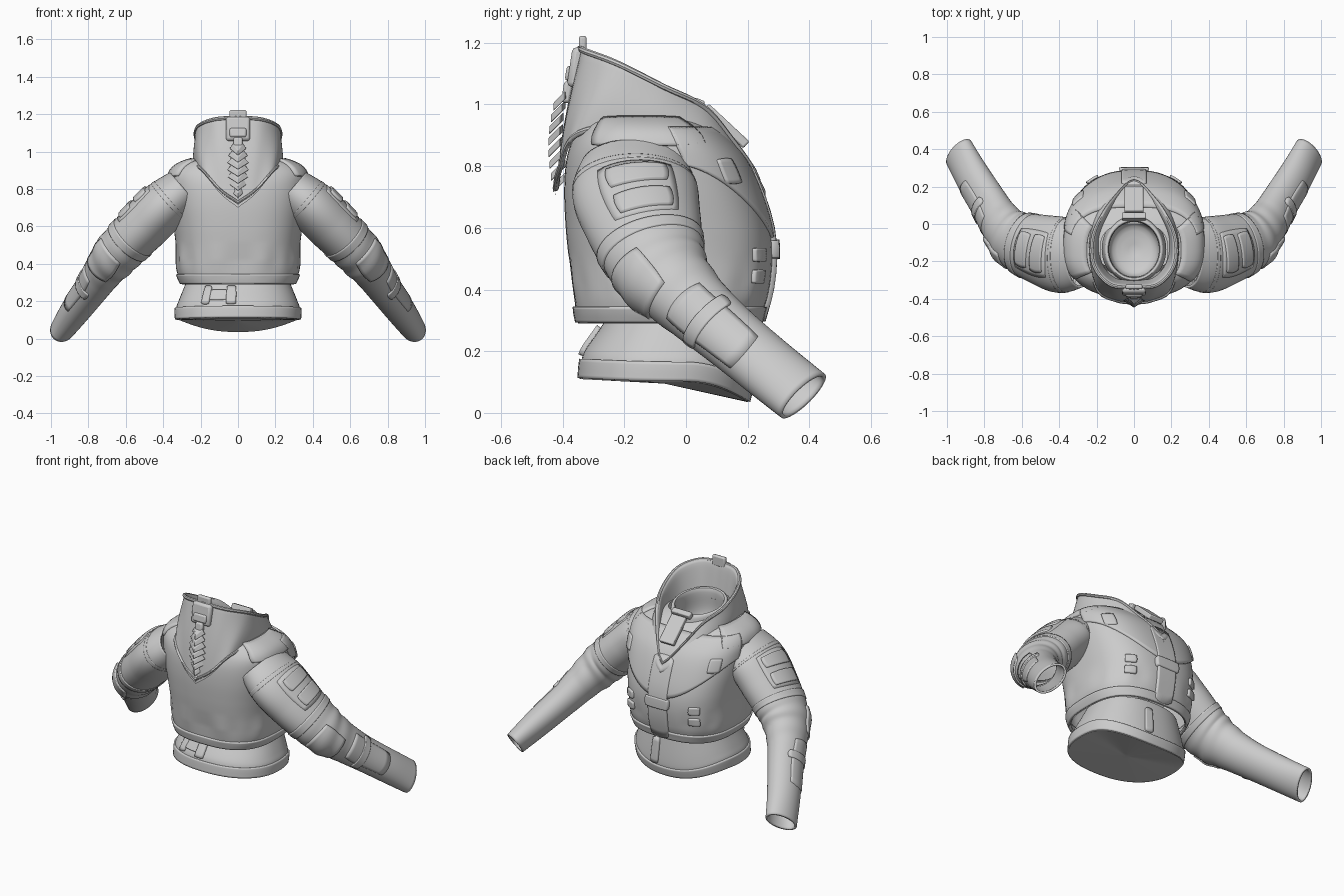
import bpy, bmesh, math
from mathutils import Vector

cube = bpy.data.objects.get("Cube")
if cube:
    bpy.data.objects.remove(cube)

grey = bpy.data.materials.new("cloth_grey")
grey.use_nodes = True
COLOUR = (0.6, 0.6, 0.6, 1)
grey.diffuse_color = COLOUR
grey.node_tree.nodes["Principled BSDF"].inputs["Base Color"].default_value = COLOUR


def finish(name, bm, thick=0.0, bevel=0.0):
    bmesh.ops.recalc_face_normals(bm, faces=bm.faces)
    mesh = bpy.data.meshes.new(name)
    bm.to_mesh(mesh)
    bm.free()
    mesh.materials.append(grey)
    ob = bpy.data.objects.new(name, mesh)
    bpy.context.collection.objects.link(ob)
    if thick:
        mod = ob.modifiers.new("thickness", 'SOLIDIFY')
        mod.thickness, mod.offset = thick, 0
    if bevel:
        mod = ob.modifiers.new("bevel", 'BEVEL')
        mod.width, mod.segments = bevel, 2
    bpy.ops.object.select_all(action='DESELECT')
    ob.select_set(True)
    bpy.context.view_layer.objects.active = ob
    bpy.ops.object.shade_smooth_by_angle(angle=math.radians(40))
    return ob


def grid(name, f, nu, nv, closed=True, thick=0.0):
    """Surface from f(s, t), s and t in 0..1, wrapped in s when closed."""
    bm = bmesh.new()
    cols = nu if closed else nu + 1
    rows = [[bm.verts.new(f(i / nu, j / nv)) for i in range(cols)] for j in range(nv + 1)]
    for j in range(nv):
        for i in range(nu):
            k = (i + 1) % cols
            bm.faces.new((rows[j][i], rows[j][k], rows[j + 1][k], rows[j + 1][i]))
    bmesh.ops.remove_doubles(bm, verts=bm.verts, dist=1e-5)
    return finish(name, bm, thick)


def sample(rows, k):
    """Smooth interpolation of rows by their first column."""
    n = len(rows)
    i = max(0, min(n - 2, sum(r[0] <= k for r in rows) - 1))
    a, b = rows[i], rows[i + 1]
    p, q = rows[max(i - 1, 0)], rows[min(i + 2, n - 1)]
    h = b[0] - a[0]
    t = (k - a[0]) / h
    out = []
    for c in range(1, len(a)):
        m0 = (b[c] - p[c]) / (b[0] - p[0]) * h
        m1 = (q[c] - a[c]) / (q[0] - a[0]) * h
        out.append((2*t**3 - 3*t*t + 1) * a[c] + (t**3 - 2*t*t + t) * m0
                   + (3*t*t - 2*t**3) * b[c] + (t**3 - t*t) * m1)
    return out


def oval(u, z, hx, y0, y1, n=2.7):
    c, s = math.cos(u), math.sin(u)
    return Vector((hx * math.copysign(abs(c) ** (2 / n), c),
                   (y0 + y1) / 2 + (y1 - y0) / 2 * math.copysign(abs(s) ** (2 / n), s), z))


# Rows: height, half width, rear y, front y
TORSO = [(.29, .30, -.35, .24), (.33, .318, -.358, .25), (.38, .33, -.365, .265), (.5, .333, -.38, .28),
         (.6, .345, -.39, .272), (.72, .362, -.395, .235), (.82, .37, -.388, .187), (.88, .365, -.37, .135),
         (.92, .335, -.345, .09), (.95, .27, -.32, .04), (.97, .18, -.28, .0)]
BELT = [(.1, .33, -.345, .2), (.165, .33, -.338, .213), (.2, .318, -.325, .212),
        (.27, .29, -.28, .2), (.32, .27, -.25, .19)]
# Rows: station, centre x y z, half depth, half height
ARM = [(0, .29, -.165, .80, .17, .11), (1, .39, -.165, .715, .198, .13), (2, .49, -.14, .615, .185, .132),
       (3, .58, -.11, .525, .165, .125), (4, .65, -.07, .45, .145, .12), (5, .715, .01, .365, .118, .1),
       (6, .775, .11, .275, .105, .085), (7, .865, .255, .155, .1, .075), (8, .935, .38, .055, .1, .06)]


def torso(u, z):
    p = oval(u, z, *sample(TORSO, z))
    fold = .008 * max(0, 1 - abs(z - .42) / .1)
    ripple = 1 + fold * (math.sin(9 * u) + math.sin(14 * u + 1))
    return Vector((p.x * ripple, p.y * ripple, p.z))


def belt(u, z):
    p = oval(u, z, *sample(BELT, z), 2.3)
    weight = min(1, max(0, (.3 - z) / .12))
    p.z += weight * (-.065 * max(0, p.y / .2) ** 2 + .01 * min(0, p.y / .35) ** 2)
    return p


def make_arm(side):
    def arm(u, k):
        x, y, z, ra, rb = sample(ARM, k)
        e = .05
        lo, hi = max(0, k - e), min(8, k + e)
        t = (Vector(sample(ARM, hi)[:3]) - Vector(sample(ARM, lo)[:3])).normalized()
        a = (Vector((0, 1, 0)) - t * t.y).normalized()
        b = t.cross(a)
        crease = 1 + .03 * max(0, 1 - abs(k - 4.2) / 1.3) * math.sin(k * 8 + 2 * math.sin(u))
        p = Vector((x, y, z)) + (a * ra * math.cos(u) + b * rb * math.sin(u)) * crease
        p.x *= side
        return p
    return arm


def patch(name, surf, u0, u1, v0, v1, thick=.018, n=10):
    """Raised panel with rounded corners lying on a surface."""
    def f(s, t):
        s, t = 2 * s - 1, 2 * t - 1
        a, b = s * math.sqrt(1 - .14 * t * t), t * math.sqrt(1 - .14 * s * s)
        return surf(math.radians((u0 + u1) / 2 + a * (u1 - u0) / 2), (v0 + v1) / 2 + b * (v1 - v0) / 2)
    return grid(name, f, n, n, False, thick)


def band(name, surf, v0, v1, thick=.018):
    return grid(name, lambda s, t: surf(s * math.tau, v0 + (v1 - v0) * t), 72, 6, True, thick)


# Torso, hem and yokes
grid("torso", lambda s, t: torso(s * math.tau, .29 + .68 * t), 96, 48)
band("torso_hem", torso, .295, .345)


def yoke(s, t):
    u = math.radians(12 + 156 * s)
    low = .56 + .25 * abs(math.cos(u)) ** 1.5
    return torso(u, low + (.92 - low) * t)


grid("chest_yoke", yoke, 50, 14, False, .02)
patch("front_placket", torso, 84, 96, .3, .8, .032)
patch("placket_tab", torso, 82, 98, .5, .56, .05)

# Waist belt with closed underside
def waist(s, t):
    u = s * math.tau
    if t <= .75:
        return belt(u, .32 - .22 * t / .75)
    p, r = belt(u, .1), 1 - (t - .75) * 4
    return Vector((p.x * r, -.07 + (p.y + .07) * r, p.z * r + .095 * (1 - r)))


grid("waist", waist, 80, 32)
band("waist_lower_band", belt, .103, .165, .016)
for u in (-119, -95, 80):
    patch("belt_loop", belt, u - 4, u + 4, .175, .275, .03, 6)
patch("belt_strap", belt, -117, -97, .2, .255, .016)

# Sleeves with their pads and pockets
for side, label in ((1, "left"), (-1, "right")):
    arm = make_arm(side)
    grid(label + "_sleeve", lambda s, t: arm(s * math.tau, 8 * t), 40, 90, True, .012)
    band(label + "_shoulder_seam", arm, .72, .85, .014)
    band(label + "_sleeve_step", arm, 2.8, 3.15, .022)
    patch(label + "_arm_panel", arm, 52, 130, .95, 2.6, .014)
    patch(label + "_upper_arm_pad", arm, 60, 120, 1.1, 1.6, .034)
    patch(label + "_lower_arm_pad", arm, 60, 120, 1.85, 2.45, .034)
    patch(label + "_elbow_pad", arm, 115, 205, 3.6, 4.7, .03)
    patch(label + "_forearm_panel", arm, 75, 165, 5.1, 6.8, .02)
    patch(label + "_forearm_strap", arm, 60, 185, 5.7, 6.0, .032)
    mid = 90 - 90 * side
    patch(label + "_shoulder_yoke", torso, mid - 42, mid + 38, .865, .955, .02)
    for z in (.42, .49):
        patch(label + "_pocket_tab", torso, 90 - side * 42, 90 - side * 28, z, z + .045, .025, 6)
    patch(label + "_chest_pocket", torso, 90 - side * 55, 90 - side * 40, .74, .82, .035, 6)


# Hood: half loops from the rear point round to the front point
RIM = [(0, -.345, 1.175), (.13, -.325, 1.165), (.218, -.22, 1.125), (.222, -.07, 1.05),
       (.165, .06, .985), (.1, .15, .88), (.04, .215, .79), (0, .235, .75)]
BASE = [(0, -.425, .70), (.09, -.412, .77), (.19, -.36, .89), (.238, -.17, .925),
        (.225, .01, .885), (.15, .14, .82), (.06, .225, .73), (0, .25, .69)]


def loop(half, s):
    """Point on a mirrored half loop, s in 0..1."""
    side = 1 if s <= .5 else -1
    k = 14 * (s if s <= .5 else 1 - s)
    p = Vector(sample([(i, *q) for i, q in enumerate(half)], k))
    p.x *= side
    return p


CORE = Vector((0, -.13, 0))


def shrink(p, r, drop):
    return Vector((p.x * r, CORE.y + (p.y - CORE.y) * r, p.z - drop))


def hood(s, t):
    rim, base = loop(RIM, s), loop(BASE, s)
    if t < .5:
        k = t * 2
        return shrink(base.lerp(rim, k), 1 + .04 * math.sin(math.pi * k), 0)
    rows = [(.5, 1, 0), (.56, .98, -.008), (.63, .93, -.004), (.7, .89, .03), (1, .8, .16)]
    return shrink(rim, *sample(rows, t))


grid("hood", hood, 96, 32)


# Raised piping and stitched edge on the hood
def hood_edge(name, level, radius):
    def f(s, t):
        p = hood(s, level)
        a = t * math.tau
        out = (p - CORE)
        out.z = 0
        return p + out.normalized() * radius * math.cos(a) + Vector((0, 0, radius * math.sin(a)))
    grid(name, f, 96, 8)


hood_edge("hood_rim_piping", .54, .011)
hood_edge("hood_base_piping", .03, .01)


# Inner collar around the neck, closed deep inside
def collar(s, t):
    u = s * math.tau
    rows = [(0, 1.15, .86), (.35, 1.05, 1.0), (.42, .98, 1.012), (.5, .9, 1.0), (.85, .8, .82), (1, 0, .78)]
    r, z = sample(rows, t)
    p = oval(u, z, .15 * r, -.14 - .16 * r, -.14 + .17 * r, 2)
    p.z -= .12 * (p.y + .13)
    return p


grid("inner_collar", collar, 64, 30)


def box(name, centre, size, tilt=0.0, bevel=.006):
    bm = bmesh.new()
    bmesh.ops.create_cube(bm, size=1)
    ob = finish(name, bm, 0, bevel)
    ob.location, ob.scale, ob.rotation_euler = centre, size, (tilt, 0, 0)
    bpy.ops.object.transform_apply(location=False, rotation=False, scale=True)


# Neck fastening inside the front opening
box("neck_placket", (0, .13, .93), (.1, .18, .03), -.75)
box("neck_clasp", (0, .04, 1.0), (.13, .035, .035), -.4)

# Clasp and tab at the top of the hood
box("hood_clasp", (0, -.355, 1.12), (.13, .045, .13), -.15, .015)
box("hood_clasp_bar", (0, -.375, 1.10), (.09, .03, .05), -.15, .01)
box("hood_tab", (0, -.335, 1.19), (.09, .025, .065), 0, .008)
box("hood_lower_strap", (0, -.385, 1.04), (.05, .03, .07), -.15, .01)

# Spine of overlapping winged ridges down the hood
for i in range(8):
    k = i / 7
    z = 1.01 - .265 * k
    y = -.398 - .026 * math.sin(math.pi * min(1, k * .75 + .2)) - .012 * k
    w = .04 + .022 * math.sin(math.pi * min(1, k + .1))
    bm = bmesh.new()
    ring = [(-w, .02, .022), (0, -.018, -.016), (w, .02, .022), (0, .03, .03)]
    low = [bm.verts.new((x, y + dy, z + dz - .016)) for x, dy, dz in ring]
    top = [bm.verts.new((x * .6, y + dy, z + dz + .01)) for x, dy, dz in ring]
    bm.faces.new(low)
    bm.faces.new(top)
    for j in range(4):
        bm.faces.new((low[j], low[j - 1], top[j - 1], top[j]))
    finish("spine_ridge", bm, 0, .003)
